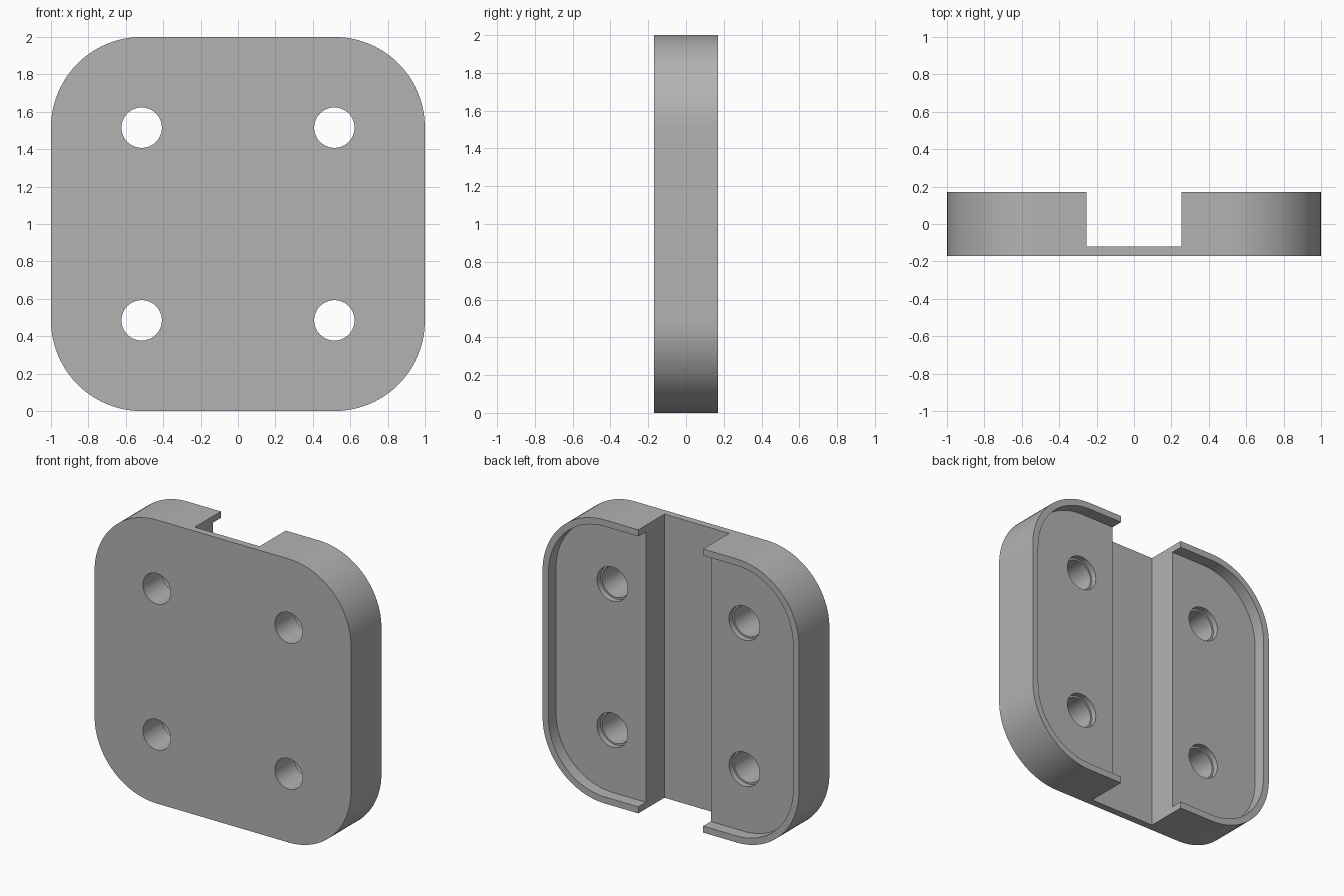
import bpy, bmesh, math
from mathutils import Matrix

cube = bpy.data.objects.get("Cube")
if cube:
    bpy.data.objects.remove(cube, do_unlink=True)

FRONT, BACK = -0.17, 0.17
CHANNEL_FLOOR, CHANNEL_HALF = -0.12, 0.253
RECESS_FLOOR, RIM = 0.085, 0.046
CORNER, HOLE = 0.485, 0.515

grey = bpy.data.materials.new("light grey")
grey.use_nodes = True
colour = (0.45, 0.45, 0.45, 1)
grey.diffuse_color = colour
grey.node_tree.nodes["Principled BSDF"].inputs["Base Color"].default_value = colour


def rounded_square(half, radius, steps=24):
    """Outline of a square with rounded corners, centred on z = 1."""
    points = []
    for corner in range(4):
        middle = math.radians(45 + 90 * corner)
        cx = math.copysign(half - radius, math.cos(middle))
        cz = math.copysign(half - radius, math.sin(middle))
        for i in range(steps + 1):
            a = math.radians(90 * (corner + i / steps))
            points.append((cx + radius * math.cos(a), 1 + cz + radius * math.sin(a)))
    return points


def circle(x, z, radius, steps=48):
    turns = [math.tau * i / steps for i in range(steps)]
    return [(x + radius * math.cos(a), z + radius * math.sin(a)) for a in turns]


def prism(name, outline, y0, y1):
    """Extrude an x-z outline from y0 to y1."""
    bm = bmesh.new()
    face = bm.faces.new([bm.verts.new((x, y0, z)) for x, z in outline])
    made = bmesh.ops.extrude_face_region(bm, geom=[face])["geom"]
    verts = [v for v in made if isinstance(v, bmesh.types.BMVert)]
    bmesh.ops.translate(bm, verts=verts, vec=(0, y1 - y0, 0))
    bmesh.ops.recalc_face_normals(bm, faces=bm.faces)
    mesh = bpy.data.meshes.new(name)
    bm.to_mesh(mesh)
    bm.free()
    mesh.materials.append(grey)
    obj = bpy.data.objects.new(name, mesh)
    bpy.context.collection.objects.link(obj)
    return obj


# Rounded plate
plate = prism("mounting_plate", rounded_square(1, CORNER), FRONT, BACK)

# Recess inside the rim, and the open channel down the middle
w = CHANNEL_HALF
channel = [(-w, -0.1), (w, -0.1), (w, 2.1), (-w, 2.1)]
cutters = [
    prism("recess_cutter", rounded_square(1 - RIM, CORNER - RIM), RECESS_FLOOR, 0.3),
    prism("channel_cutter", channel, CHANNEL_FLOOR, 0.4),
]

# Screw holes with a slightly wider mouth at the back
for x in (-HOLE, HOLE):
    for z in (1 - HOLE, 1 + HOLE):
        cutters.append(prism("hole_cutter", circle(x, z, 0.108), -0.3, 0.25))
        cutters.append(prism("hole_mouth_cutter", circle(x, z, 0.12), RECESS_FLOOR - 0.04, 0.2))

for cutter in cutters:
    mod = plate.modifiers.new(cutter.name, "BOOLEAN")
    mod.operation = "DIFFERENCE"
    mod.solver = "EXACT"
    mod.object = cutter
    cutter.hide_render = True
    cutter.hide_set(True)

# Bake the cuts, then drop the cutters
bpy.context.view_layer.objects.active = plate
plate.select_set(True)
for mod in list(plate.modifiers):
    bpy.ops.object.modifier_apply(modifier=mod.name)
for cutter in cutters:
    bpy.data.objects.remove(cutter, do_unlink=True)

bpy.ops.object.shade_smooth_by_angle(angle=math.radians(30))
